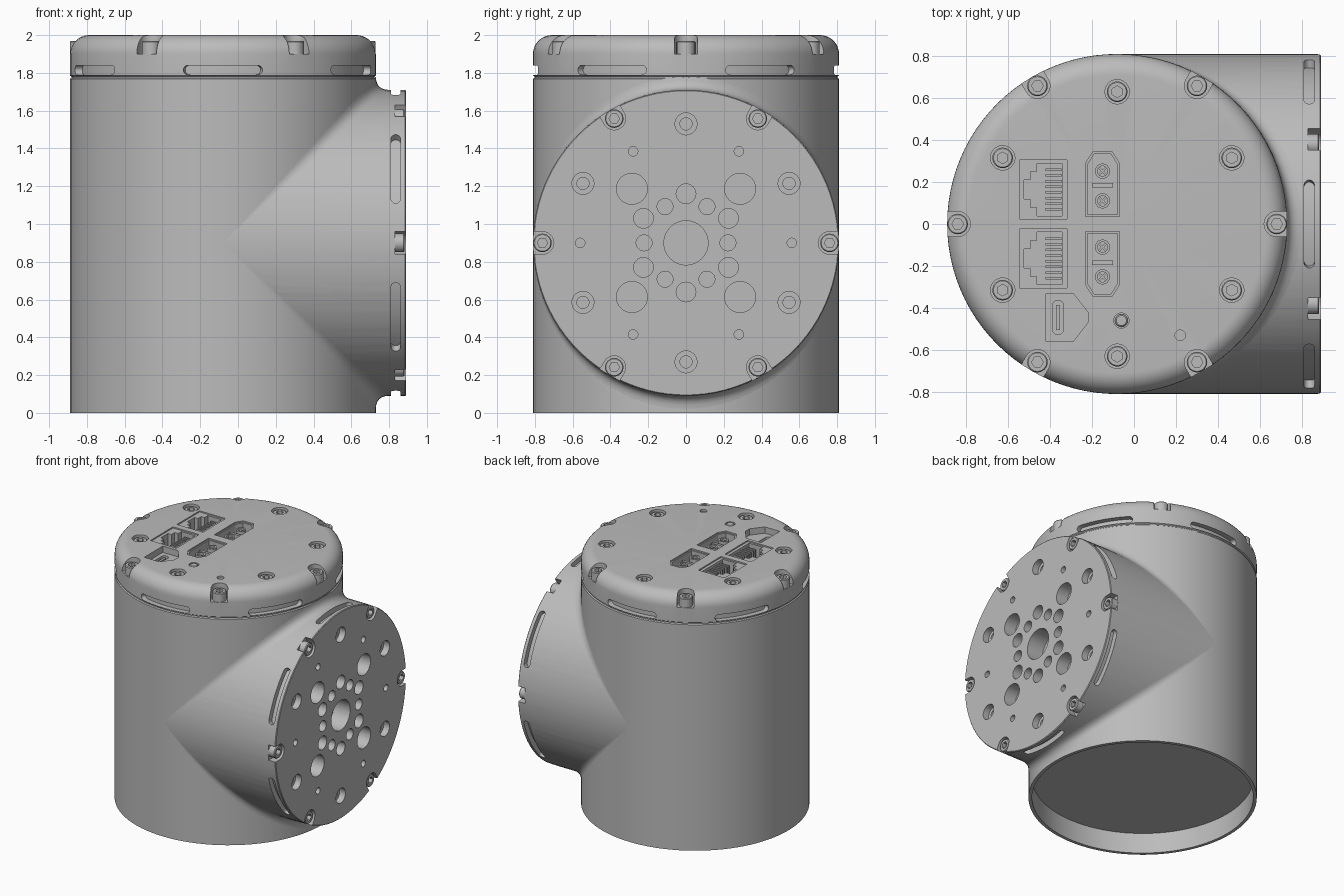
import bpy, bmesh
from math import sin, cos, radians, pi, sqrt
from mathutils import Matrix, Vector

old = bpy.data.objects.get("Cube")
if old:
    bpy.data.objects.remove(old)

R, CX, CZ, TOP, END = 0.81, -0.08, 0.90, 2.0, 0.89
SEG = 96
TOP_M = Matrix.Translation((CX, 0, TOP))
# Local z points out of the side face, local x runs along y, local y runs along z
SIDE_M = Matrix(((0, 0, 1, END), (1, 0, 0, 0), (0, 1, 0, CZ), (0, 0, 0, 1)))
PORT_M = Matrix.Translation((0, 0, TOP))

grey = bpy.data.materials.new("grey_metal")
grey.use_nodes = True
grey.diffuse_color = (0.5, 0.5, 0.5, 1)
grey.node_tree.nodes["Principled BSDF"].inputs["Base Color"].default_value = (0.5, 0.5, 0.5, 1)


def shift(m, x, y, z=0):
    return m @ Matrix.Translation((x, y, z))


def turn(m, deg):
    return m @ Matrix.Rotation(radians(deg), 4, 'Z')


def lathe(bm, m, profile, n=32, hex_below=0):
    """Revolve (radius, z) points; points under hex_below become hexagonal."""
    rings = []
    for r, z in profile:
        if r == 0:
            rings.append([bm.verts.new(m @ Vector((0, 0, z)))] * n)
            continue
        ring = []
        for i in range(n):
            a = 2 * pi * i / n
            k = r / cos(a % (pi / 3) - pi / 6) if r < hex_below else r
            ring.append(bm.verts.new(m @ Vector((k * cos(a), k * sin(a), z))))
        rings.append(ring)
    for p, q in zip(rings, rings[1:]):
        for i in range(n):
            j = (i + 1) % n
            bm.faces.new(list(dict.fromkeys((p[i], p[j], q[j], q[i]))))


def hole(bm, m, r, depth):
    lathe(bm, m, [(0, 0.03), (r, 0.03), (r, -depth), (0, -depth)])


def prism(bm, m, pts, z0, z1):
    lo, hi = [[bm.verts.new(m @ Vector((x, y, z))) for x, y in pts] for z in (z0, z1)]
    bm.faces.new(lo)
    bm.faces.new(hi)
    for i in range(len(pts)):
        j = (i + 1) % len(pts)
        bm.faces.new((lo[i], lo[j], hi[j], hi[i]))


def box(bm, m, hx, hy, z0, z1):
    prism(bm, m, [(-hx, -hy), (hx, -hy), (hx, hy), (-hx, hy)], z0, z1)


def arc_slot(bm, m, deg, z, half=0.025, depth=0.04):
    """Rounded slot following the rim, centred on an angle."""
    span, n, cols = 0.212, 24, []
    for i in range(n + 1):
        u = -cos(pi * i / n) * span
        e = max(0, abs(u) - (span - half)) / half
        h = half * max(0.2, sqrt(max(0, 1 - e * e)))
        a = radians(deg) + u / R
        cols.append([bm.verts.new(m @ Vector((r * cos(a), r * sin(a), z + s * h)))
                     for r, s in ((R - depth, -1), (R - depth, 1), (R + 0.03, 1), (R + 0.03, -1))])
    bm.faces.new(cols[0])
    bm.faces.new(cols[-1])
    for p, q in zip(cols, cols[1:]):
        for k in range(4):
            bm.faces.new((p[k], p[(k + 1) % 4], q[(k + 1) % 4], q[k]))


def rim_notch(bm, m, depth, w=0.06):
    """U-shaped pocket open to the outside of the rim."""
    pts = [(0.76 + w * cos(radians(a)), w * sin(radians(a))) for a in range(90, 271, 15)]
    prism(bm, m, pts + [(0.86, -w), (0.86, w)], -depth, 0.05)


def screw(bm, m, top, bottom):
    lathe(bm, m, [(0, top - 0.03), (0.024, top - 0.03), (0.024, top), (0.044, top),
                  (0.049, top - 0.006), (0.049, bottom), (0, bottom)], 24, 0.03)


def make(name, bm):
    bmesh.ops.recalc_face_normals(bm, faces=bm.faces[:])
    me = bpy.data.meshes.new(name)
    bm.to_mesh(me)
    bm.free()
    me.materials.append(grey)
    ob = bpy.data.objects.new(name, me)
    bpy.context.scene.collection.objects.link(ob)
    return ob


def select(ob):
    bpy.ops.object.select_all(action='DESELECT')
    ob.select_set(True)
    bpy.context.view_layer.objects.active = ob


def cut(ob, bm):
    cutter = make("cutter", bm)
    cutter.hide_render = True
    mod = ob.modifiers.new("cut", 'BOOLEAN')
    mod.operation, mod.solver, mod.object = 'DIFFERENCE', 'EXACT', cutter
    select(ob)
    bpy.ops.object.modifier_apply(modifier=mod.name)
    bpy.data.objects.remove(cutter)


def smooth(ob):
    select(ob)
    bpy.ops.object.shade_smooth_by_angle(angle=radians(30))


# Upright housing with rounded cap, seam groove and recessed underside
bm = bmesh.new()
cap = [(0.71 + 0.1 * cos(radians(a)), -0.1 + 0.1 * sin(radians(a))) for a in range(0, 91, 10)]
lathe(bm, TOP_M, [(0, -1.84), (0.785, -1.84), (0.785, -2), (R, -2), (R, -0.232), (0.802, -0.226),
                  (0.802, -0.22), (R, -0.214)] + cap + [(0, 0)], SEG)
housing = make("upright_housing", bm)

# Side housing, hollowed where it meets the upright one
bm = bmesh.new()
lathe(bm, SIDE_M, [(0, 0), (R - 0.005, 0), (R, -0.005), (R, -0.95), (0, -0.95)], SEG)
side = make("side_housing", bm)
bm = bmesh.new()
lathe(bm, TOP_M, [(0, 0), (0.793, 0), (0.793, -2), (0, -2)], SEG)
cut(side, bm)

# Rim slots, notches and screws shared by both round faces
top_cut, side_cut, screws = bmesh.new(), bmesh.new(), bmesh.new()
for bm, m, slot_z, depth, head in ((top_cut, TOP_M, -0.185, 0.10, -0.03),
                                   (side_cut, SIDE_M, -0.055, 0.06, -0.008)):
    for a in range(0, 360, 60):
        arc_slot(bm, m, a + 30, slot_z)
        rim_notch(bm, turn(m, a), depth)
        screw(screws, shift(turn(m, a), 0.76, 0), head, -depth - 0.005)

# Inner ring of screws on the top, stepped holes on the side face
for a in range(0, 360, 60):
    m = shift(turn(TOP_M, a + 30), 0.63, 0)
    hole(top_cut, m, 0.058, 0.06)
    screw(screws, m, -0.012, -0.065)
    lathe(side_cut, shift(turn(SIDE_M, a + 30), 0.63, 0),
          [(0, 0.03), (0.058, 0.03), (0.058, -0.05), (0.032, -0.05), (0.032, -0.1), (0, -0.1)])
    for r, turn_by, size in ((0.26, 30, 0.052), (0.222, 0, 0.042), (0.56, 0, 0.025)):
        hole(side_cut, shift(turn(SIDE_M, a + turn_by), r, 0), size, 0.1)
for a in range(45, 360, 90):
    hole(side_cut, shift(turn(SIDE_M, a), 0.405, 0), 0.082, 0.1)
hole(side_cut, SIDE_M, 0.117, 0.14)
cut(side, side_cut)

# Sockets in the top: shallow frames first, then deep openings
deep, inserts = bmesh.new(), bmesh.new()
half_jack = [(-0.09, 0.045), (-0.06, 0.045), (-0.06, 0.085), (-0.03, 0.085), (-0.03, 0.125), (0.09, 0.125)]
jack = half_jack + [(x, -y) for x, y in reversed(half_jack)]
plug = [(-0.08, -0.155), (0.08, -0.155), (0.08, 0.1), (0.045, 0.155), (-0.045, 0.155), (-0.08, 0.1)]
for s in (1, -1):
    m = shift(PORT_M, -0.433, s * 0.164)
    box(top_cut, m, 0.113, 0.14, -0.01, 0.05)
    prism(deep, m, jack, -0.13, 0.05)
    for i in range(8):
        box(inserts, shift(m, 0.05, (i - 3.5) * 0.027), 0.038, 0.006, -0.135, -0.03)
    m = shift(PORT_M, -0.15, s * 0.19) @ Matrix.Diagonal((1, s, 1, 1))
    prism(top_cut, m, plug, -0.01, 0.05)
    prism(deep, m, [(x * 0.88, y * 0.93) for x, y in plug], -0.1, 0.05)
    box(inserts, shift(m, 0, -0.005), 0.05, 0.01, -0.105, -0.03)
    for y in (-0.08, 0.062):
        pin = shift(m, 0, y)
        lathe(inserts, pin, [(0, -0.07), (0.024, -0.07), (0.024, -0.02), (0.036, -0.02),
                             (0.036, -0.105), (0, -0.105)], 24)
        for k in (45, 135):
            box(inserts, turn(pin, k), 0.026, 0.005, -0.08, -0.03)

# Small port in its pointed pocket
prism(top_cut, PORT_M, [(-0.42, -0.33), (-0.29, -0.33), (-0.22, -0.42), (-0.22, -0.47),
                        (-0.29, -0.56), (-0.42, -0.56)], -0.05, 0.05)
m = shift(PORT_M, -0.362, -0.445)
arc = [(0.027 * cos(radians(a)), 0.055 + 0.027 * sin(radians(a))) for a in range(0, 181, 20)]
prism(deep, m, arc + [(-x, -y) for x, y in arc], -0.12, 0.05)
box(inserts, m, 0.009, 0.06, -0.125, -0.055)

# Button and indicator
m = shift(PORT_M, -0.06, -0.46)
hole(top_cut, m, 0.036, 0.03)
lathe(inserts, m, [(0, 0), (0.024, 0), (0.03, -0.006), (0.03, -0.035), (0, -0.035)])
hole(top_cut, shift(PORT_M, 0.22, -0.53), 0.025, 0.015)
cut(housing, top_cut)
cut(housing, deep)

# Fillets blending the two housings above and below
bm = bmesh.new()
for s in (1, -1):
    rings = []
    for t in range(-84, 85, 4):
        c = cos(radians(t))
        p, f = Vector((CX + R * c, R * sin(radians(t)), CZ + s * R * c)), 0.07 * c
        pts = [p + Vector((f * (1 - k) ** 2, 0, s * f * k ** 2)) for k in [i / 6 for i in range(7)]]
        rings.append([bm.verts.new(v) for v in pts + [p - Vector((0.01, 0, s * 0.01))]])
    bm.faces.new(rings[0])
    bm.faces.new(rings[-1])
    for p, q in zip(rings, rings[1:]):
        for i in range(8):
            j = (i + 1) % 8
            bm.faces.new((p[i], p[j], q[j], q[i]))
fillet = make("joint_fillet", bm)

for ob in (housing, side, fillet, make("screws", screws), make("socket_inserts", inserts)):
    smooth(ob)
